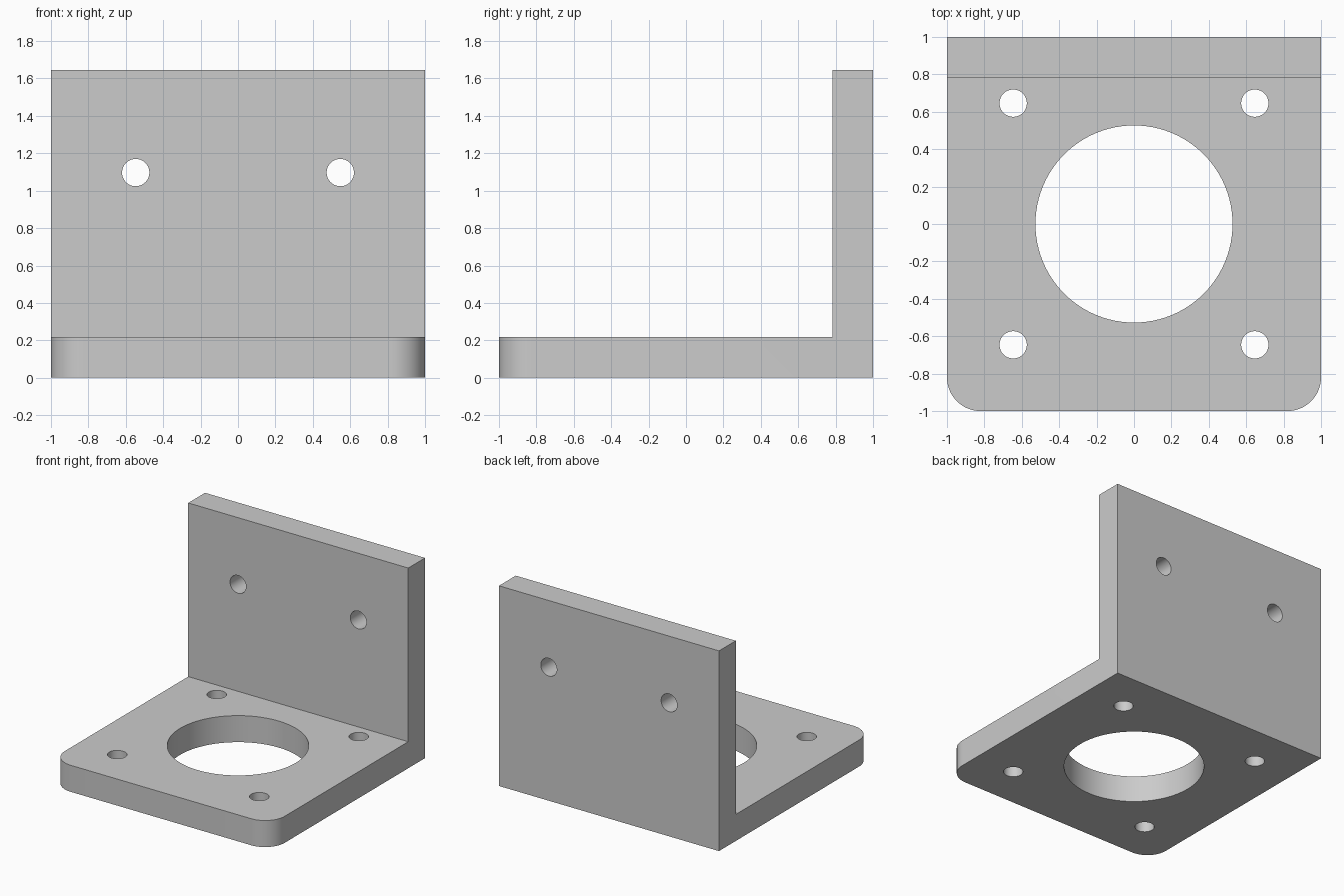
import bpy
import bmesh
from math import radians

cube = bpy.data.objects.get("Cube")
if cube:
    bpy.data.objects.remove(cube, do_unlink=True)

THICK = 0.218      # plate and wall thickness
HEIGHT = 1.645     # top of the upright wall
CORNER = 0.18      # front corner radius
BOLT_R = 0.073

grey = bpy.data.materials.new("plain grey")
grey.use_nodes = True
colour = (0.6, 0.6, 0.6, 1)
grey.diffuse_color = colour
grey.node_tree.nodes["Principled BSDF"].inputs["Base Color"].default_value = colour

# L-shaped body: side profile (y, z) swept across the width
profile = [(-1, 0), (1, 0), (1, HEIGHT), (1 - THICK, HEIGHT),
           (1 - THICK, THICK), (-1, THICK)]
bm = bmesh.new()
face = bm.faces.new([bm.verts.new((-1, y, z)) for y, z in profile])
swept = bmesh.ops.extrude_face_region(bm, geom=[face])
moved = [v for v in swept["geom"] if isinstance(v, bmesh.types.BMVert)]
bmesh.ops.translate(bm, verts=moved, vec=(2, 0, 0))

# Rounded front corners
front = [e for e in bm.edges
         if all(v.co.y < -0.99 for v in e.verts)
         and abs(e.verts[0].co.z - e.verts[1].co.z) > 0.1]
bmesh.ops.bevel(bm, geom=front, offset=CORNER, segments=16, profile=0.5,
                affect='EDGES')
bmesh.ops.recalc_face_normals(bm, faces=bm.faces[:])
mesh = bpy.data.meshes.new("angle_bracket")
bm.to_mesh(mesh)
bm.free()
mesh.materials.append(grey)
bracket = bpy.data.objects.new("angle_bracket", mesh)
bpy.context.collection.objects.link(bracket)


def drill(name, radius, location, tilt=0, sides=48):
    """Cut a round through-hole in the bracket."""
    bpy.ops.mesh.primitive_cylinder_add(
        vertices=sides, radius=radius, depth=3 * THICK,
        location=location, rotation=(radians(tilt), 0, 0))
    cutter = bpy.context.object
    cutter.name = name
    cutter.hide_render = True
    cutter.data.materials.append(grey)
    mod = bracket.modifiers.new(name, 'BOOLEAN')
    mod.operation = 'DIFFERENCE'
    mod.solver = 'EXACT'
    mod.object = cutter
    bpy.context.view_layer.objects.active = bracket
    bpy.ops.object.modifier_apply(modifier=name)
    bpy.data.objects.remove(cutter, do_unlink=True)


# Holes in the base plate and upright wall
drill("centre_hole", 0.527, (0, 0, THICK / 2), sides=96)
for side in (-1, 1):
    for end in (-1, 1):
        drill("base_bolt_hole", BOLT_R, (side * 0.646, end * 0.646, THICK / 2))
    drill("wall_bolt_hole", BOLT_R, (side * 0.547, 1 - THICK / 2, 1.097), tilt=90)

# Smooth curved walls, sharp edges
bpy.ops.object.select_all(action='DESELECT')
bracket.select_set(True)
bpy.context.view_layer.objects.active = bracket
bpy.ops.object.shade_smooth_by_angle(angle=radians(30))
